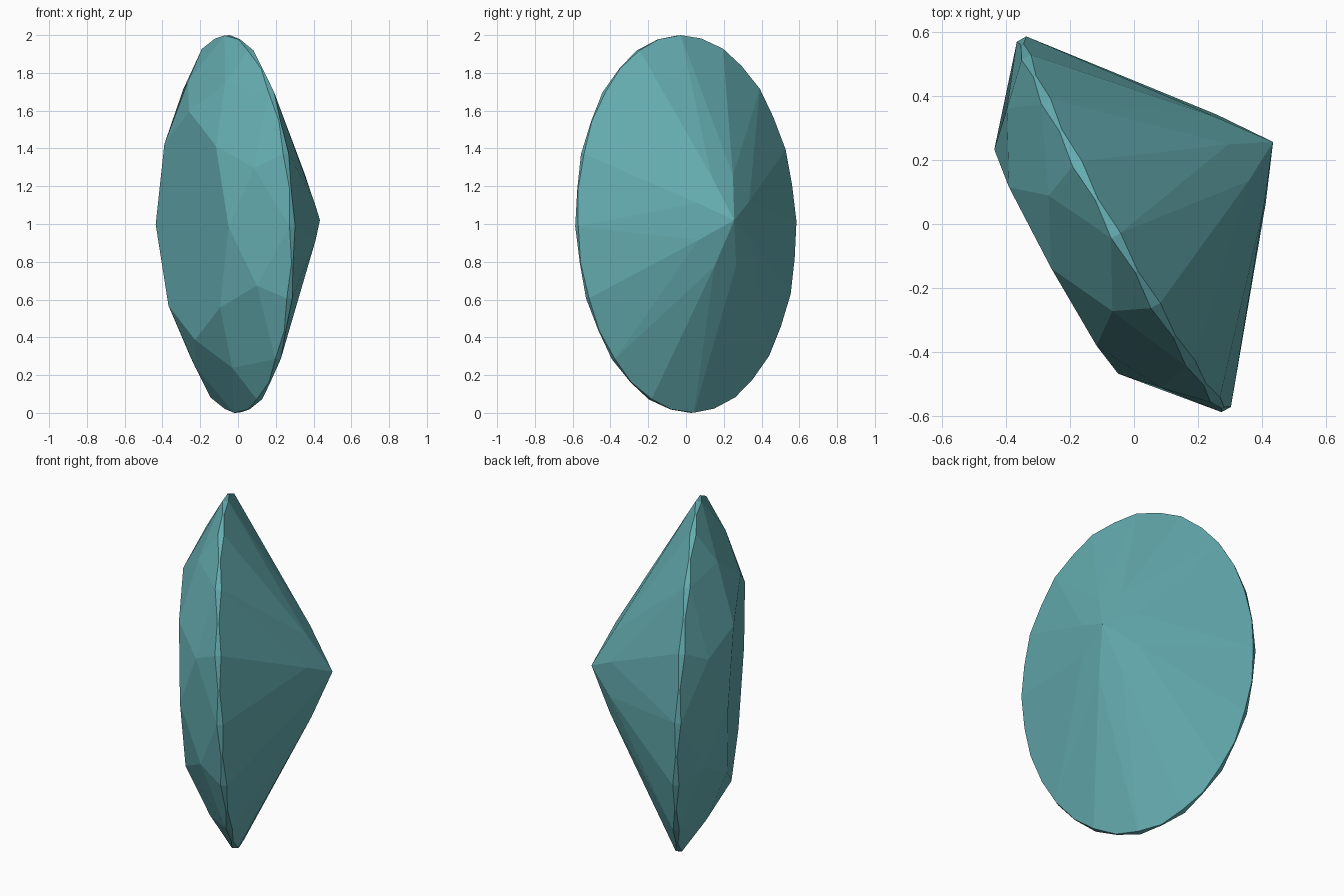
import bpy, bmesh, math
from mathutils import Matrix, Vector

if "Cube" in bpy.data.objects:
    bpy.data.objects.remove(bpy.data.objects["Cube"])

bm = bmesh.new()


def ring(count, radius, height, offset=0.0):
    """Ring of vertices; offset is a fraction of one step."""
    step = math.tau / count
    return [bm.verts.new((radius * math.cos((i + offset) * step),
                          radius * math.sin((i + offset) * step),
                          height(i) if callable(height) else height))
            for i in range(count)]


# Rings from table to culet; the girdle is thick at facet ridges, thin between
table = ring(8, 0.605, 0.243)
crown = ring(8, 0.815, 0.135, 0.5)
upper = ring(32, 1.0, lambda i: 0.005 if i % 2 else 0.0185)
lower = ring(32, 1.0, lambda i: -0.004 if i % 2 else -0.015)
pavilion = ring(8, 0.258, -0.414, 0.5)
culet = bm.verts.new((0, 0, -0.53))

# Table facet
bm.faces.new(table)

for k in range(8):
    n, p, g = (k + 1) % 8, (k - 1) % 8, 4 * k
    at = lambda edge, j: edge[(g + j) % 32]
    # Crown: star facet, kite facet
    bm.faces.new((table[k], crown[k], table[n]))
    bm.faces.new((table[k], crown[p], upper[g], crown[k]))
    # Pavilion main facet
    bm.faces.new((culet, pavilion[k], lower[g], pavilion[p]))
    # Pairs of half facets next to the girdle
    for j in (0, 2):
        bm.faces.new((crown[k], at(upper, j), at(upper, j + 1), at(upper, j + 2)))
        bm.faces.new((pavilion[k], at(lower, j + 2), at(lower, j + 1), at(lower, j)))

# Girdle band
for i in range(32):
    j = (i + 1) % 32
    bm.faces.new((upper[i], lower[i], lower[j], upper[j]))

bmesh.ops.recalc_face_normals(bm, faces=bm.faces)

# Oval outline, then stand on edge, turned and slightly tilted
axis = Vector((-0.876, -0.483, -0.039)).normalized()
up = Vector((-0.025, -0.035, 1.0))
up = (up - axis * up.dot(axis)).normalized()
side = up.cross(axis)
pose = Matrix((side, up, axis)).transposed().to_4x4()
bm.transform(Matrix.Translation((-0.03, 0, 1)) @ pose @ Matrix.Diagonal((0.66, 1, 1, 1)))

mesh = bpy.data.meshes.new("cut_gem")
bm.to_mesh(mesh)
bm.free()
gem = bpy.data.objects.new("cut_gem", mesh)
bpy.context.collection.objects.link(gem)

mat = bpy.data.materials.new("teal_gem")
mat.diffuse_color = (0.13, 0.42, 0.44, 1)
mat.use_nodes = True
mat.node_tree.nodes["Principled BSDF"].inputs["Base Color"].default_value = mat.diffuse_color
mesh.materials.append(mat)
